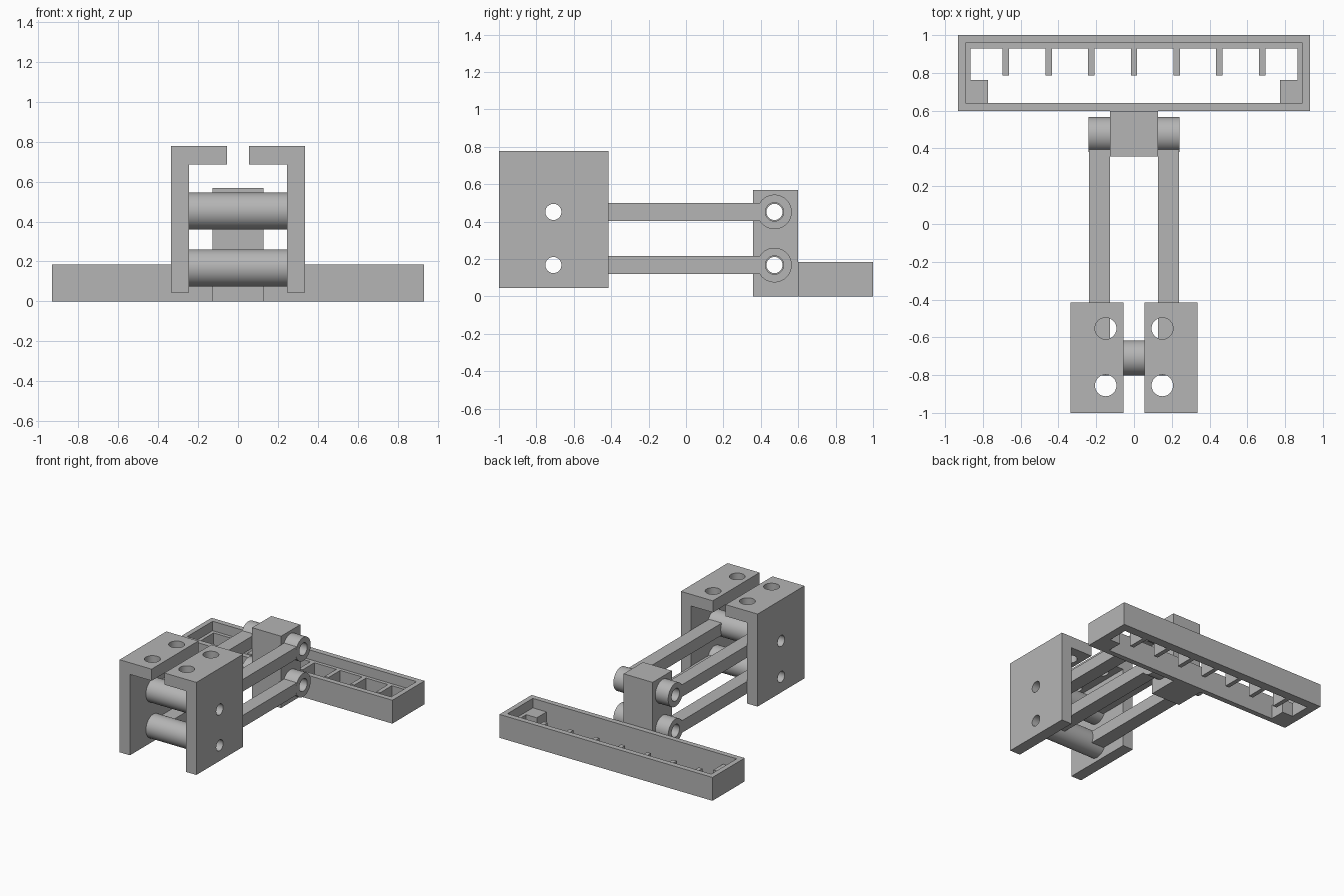
import bpy
import math
from mathutils import Matrix

cube = bpy.data.objects.get("Cube")
if cube:
    bpy.data.objects.remove(cube, do_unlink=True)

grey = bpy.data.materials.new("plain_grey")
grey.use_nodes = True
colour = (0.46, 0.46, 0.46, 1)
grey.diffuse_color = colour
grey.node_tree.nodes["Principled BSDF"].inputs["Base Color"].default_value = colour


def box(name, x, y, z):
    """Box from its (low, high) range on each axis."""
    bpy.ops.mesh.primitive_cube_add(size=1)
    ob = bpy.context.object
    ob.name = name
    spans = (x, y, z)
    size = [b - a for a, b in spans]
    mid = [(a + b) / 2 for a, b in spans]
    ob.data.transform(Matrix.Translation(mid) @ Matrix.Diagonal((*size, 1)))
    ob.data.materials.append(grey)
    return ob


def cylinder(name, radius, length, centre, axis="X"):
    bpy.ops.mesh.primitive_cylinder_add(vertices=64, radius=radius, depth=length)
    ob = bpy.context.object
    ob.name = name
    turn = Matrix.Rotation(math.pi / 2, 4, "Y") if axis == "X" else Matrix()
    ob.data.transform(Matrix.Translation(centre) @ turn)
    ob.data.materials.append(grey)
    return ob


def cut(ob, cutters):
    """Subtract each cutter, then smooth only the round surfaces."""
    for cutter in cutters:
        mod = ob.modifiers.new("cut", "BOOLEAN")
        mod.operation = "DIFFERENCE"
        mod.solver = "EXACT"
        mod.object = cutter
        bpy.ops.object.select_all(action="DESELECT")
        ob.select_set(True)
        bpy.context.view_layer.objects.active = ob
        bpy.ops.object.modifier_apply(modifier=mod.name)
        bpy.data.objects.remove(cutter, do_unlink=True)
    bpy.ops.object.shade_smooth_by_angle(angle=math.radians(30))


def span(side, a, b):
    """Range on x, mirrored for the negative side."""
    return tuple(sorted((side * a, side * b)))


SIDES = (("left", 1), ("right", -1))
LEVELS = (("lower", 0.168), ("upper", 0.452))
FRONT_Y, REAR_Y = -0.709, 0.473
PIN_R, BARREL_R = 0.043, 0.0925


def pin_holes(y, radius=PIN_R):
    return [cylinder("pin_cutter", radius, 2, (0, y, z)) for _, z in LEVELS]


# Tray: open frame with a low inner ledge, ribs and corner blocks
tray = box("tray_frame", (-0.932, 0.932), (0.598, 1), (0, 0.185))
cut(tray, [box("tray_cutter", (-0.892, 0.892), (0.64, 0.957), (-1, 1))])
LOW = (0, 0.11)
box("tray_back_ledge", (-0.892, 0.892), (0.93, 0.957), LOW)
for side_name, s in SIDES:
    box(f"tray_{side_name}_ledge", span(s, 0.865, 0.892), (0.64, 0.93), LOW)
    box(f"tray_{side_name}_corner_block", span(s, 0.772, 0.865), (0.64, 0.762), LOW)
for i in range(-3, 4):
    x = i * 0.226
    box(f"tray_rib_{i + 4}", (x - 0.017, x + 0.017), (0.785, 0.93), LOW)

# Pivot post joined to the tray
post = box("pivot_post", (-0.127, 0.127), (0.357, 0.598), (0, 0.568))
cut(post, pin_holes(REAR_Y))

# Two parallel links: a wide front barrel, two arms and two rear bosses each
for level, z in LEVELS:
    barrel = cylinder(f"{level}_barrel", BARREL_R, 0.49, (0, FRONT_Y, z))
    cut(barrel, [cylinder("bore", PIN_R, 2, (0, FRONT_Y, z))])
    for side_name, s in SIDES:
        box(f"{level}_{side_name}_arm", span(s, 0.128, 0.239),
            (FRONT_Y + 0.07, REAR_Y - 0.07), (z - 0.048, z + 0.048))
        boss = cylinder(f"{level}_{side_name}_boss", BARREL_R, 0.113,
                        (s * 0.1835, REAR_Y, z))
        cut(boss, [cylinder("bore", 0.049, 2, (0, REAR_Y, z))])

# Angle brackets: side plate plus top flange, drilled for pins and screws
for side_name, s in SIDES:
    bracket = box(f"{side_name}_bracket", span(s, 0.056, 0.336), (-1, -0.415), (0.045, 0.777))
    hollow = box("hollow", span(s, -0.1, 0.245), (-2, 1), (-1, 0.685))
    screws = [cylinder("screw_cutter", 0.057, 0.4, (s * 0.15, y, 0.777), "Z")
              for y in (-0.855, -0.553)]
    cut(bracket, [hollow] + screws + pin_holes(FRONT_Y))
